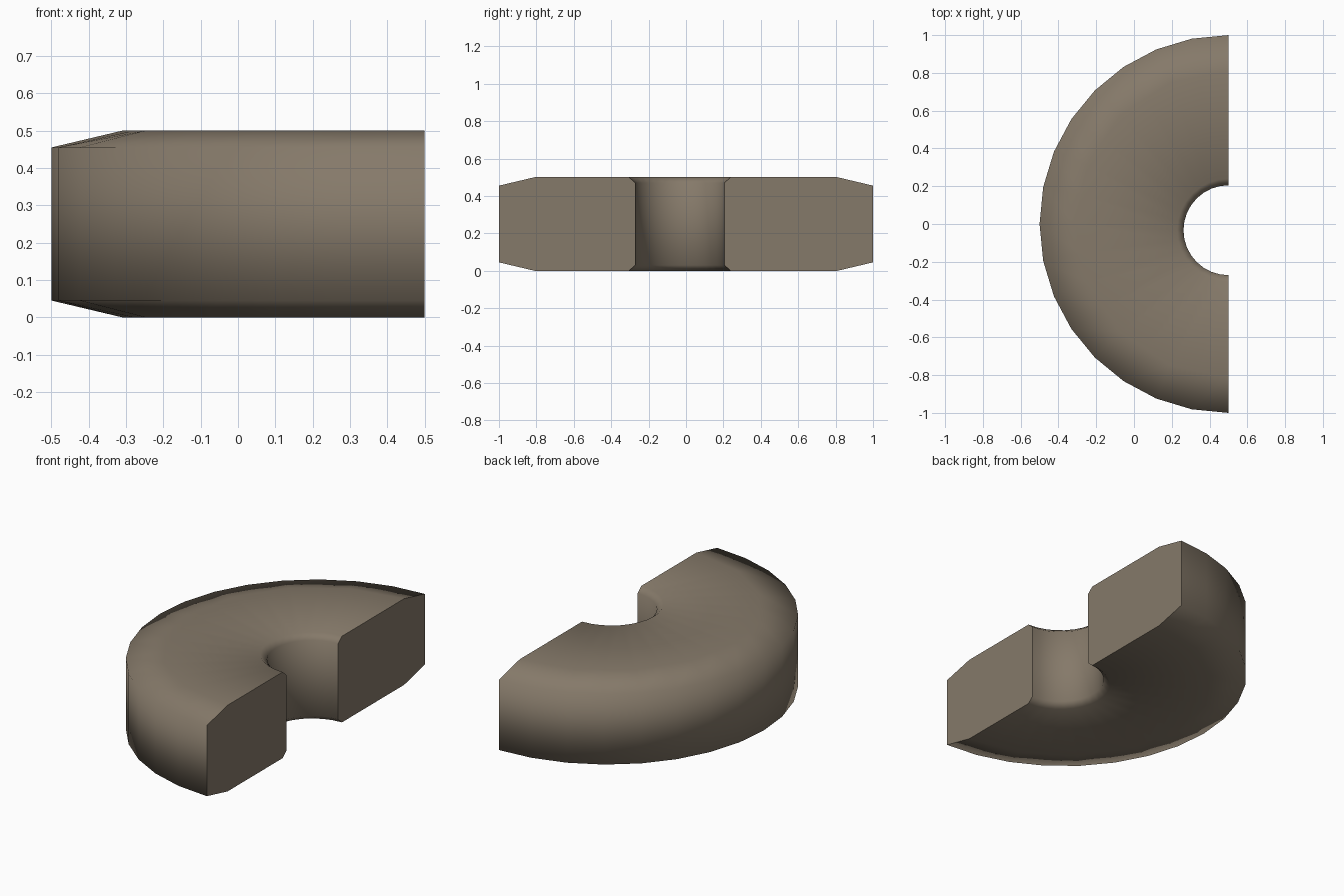
import bpy, bmesh, math

if "Cube" in bpy.data.objects:
    bpy.data.objects.remove(bpy.data.objects["Cube"])

SEGS = 16
# Cross-section: (radius, height, centre y, coarse rim)
PROFILE = [
    (1.00, 0.045, 0.0, False), (1.00, 0.455, 0.0, False),    # outer wall
    (0.81, 0.50, 0.0, True),                                 # top bevel
    (0.272, 0.50, -0.033, False), (0.238, 0.47, -0.033, False),  # hole top
    (0.238, 0.03, -0.033, False), (0.272, 0.00, -0.033, False),  # hole bottom
    (0.81, 0.00, 0.0, True),                                 # bottom bevel
]

clay = bpy.data.materials.new("grey brown stone")
clay.diffuse_color = (0.235, 0.192, 0.142, 1)
clay.use_nodes = True
clay.node_tree.nodes["Principled BSDF"].inputs["Base Color"].default_value = clay.diffuse_color

# Sweep the section through a half turn about x = 0.5
bm = bmesh.new()
rings = []
for i in range(SEGS + 1):
    a = math.pi / 2 + math.pi * i / SEGS
    ring = []
    for r, z, cy, coarse in PROFILE:
        if coarse and i % 2:
            r *= math.cos(math.pi / SEGS)
        ring.append(bm.verts.new((0.5 + r * math.cos(a), cy + r * math.sin(a), z)))
    rings.append(ring)

n = len(PROFILE)
for a, b in zip(rings, rings[1:]):
    for k in range(n):
        f = bm.faces.new((a[k], a[(k + 1) % n], b[(k + 1) % n], b[k]))
        f.smooth = True

# Flat cut ends with sharp borders
for ring in (rings[0], rings[-1]):
    cap = bm.faces.new(ring)
    for e in cap.edges:
        e.smooth = False
bmesh.ops.recalc_face_normals(bm, faces=bm.faces)

mesh = bpy.data.meshes.new("half_ring")
bm.to_mesh(mesh)
bm.free()
mesh.materials.append(clay)
obj = bpy.data.objects.new("half_ring", mesh)
bpy.context.collection.objects.link(obj)
